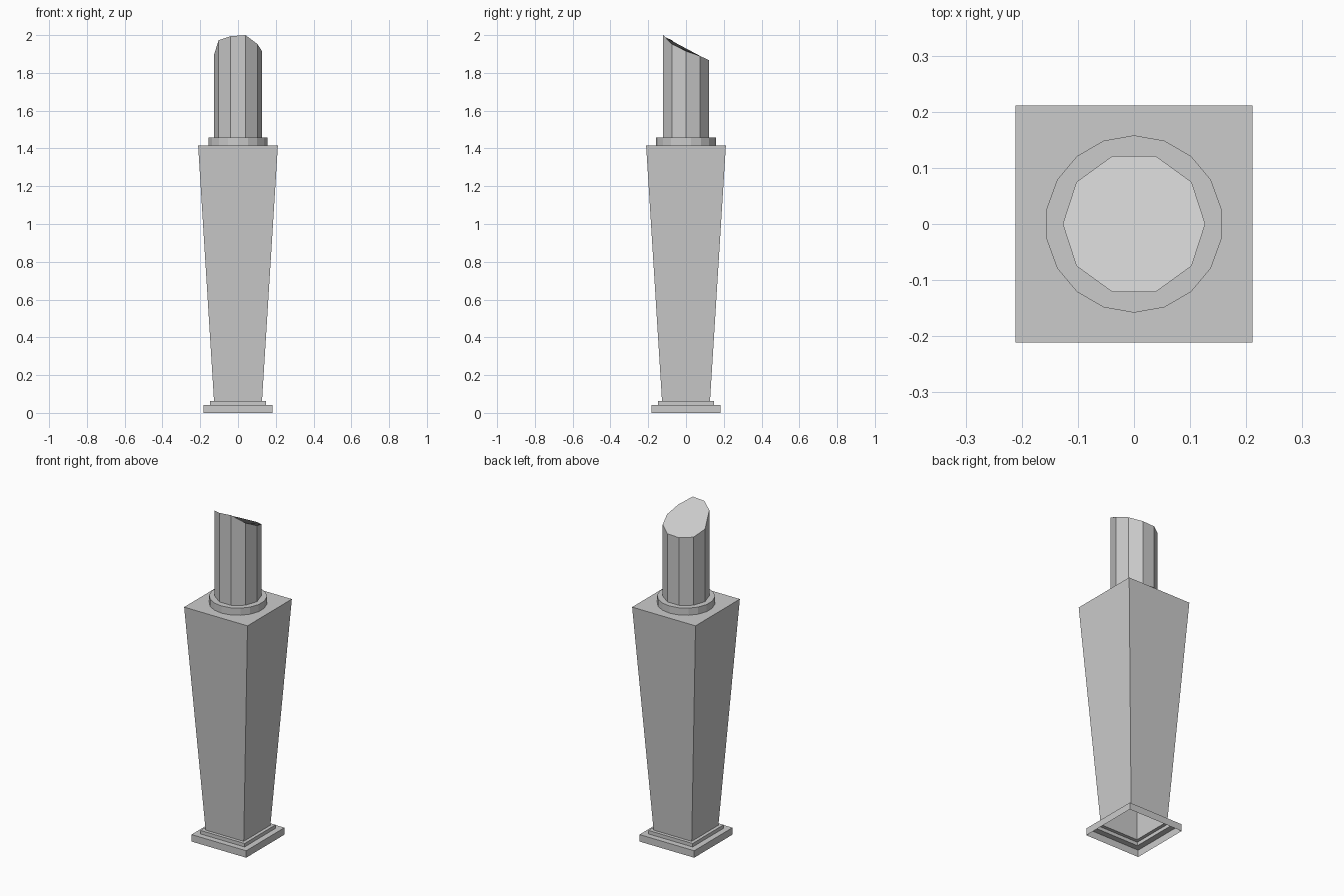
import bpy, bmesh
from math import cos, sin, radians, sqrt

if "Cube" in bpy.data.objects:
    bpy.data.objects.remove(bpy.data.objects["Cube"])


def loft(name, rings, cap_rings=True):
    """Skin rings of points from bottom to top, cap the top, leave the bottom open."""
    bm = bmesh.new()
    loops = [[bm.verts.new(p) for p in ring] for ring in rings]
    n = len(loops[0])
    for low, high in zip(loops, loops[1:]):
        for i in range(n):
            j = (i + 1) % n
            bm.faces.new((low[i], low[j], high[j], high[i]))
    bm.faces.new(loops[-1])
    bm.normal_update()
    mesh = bpy.data.meshes.new(name)
    bm.to_mesh(mesh)
    bm.free()
    obj = bpy.data.objects.new(name, mesh)
    bpy.context.collection.objects.link(obj)
    return obj


def ring(sides, radius, z, start=0.0):
    """Regular polygon; z is one height or one height per corner."""
    heights = z if isinstance(z, list) else [z] * sides
    return [(radius * cos(radians(start + 360 * i / sides)),
             radius * sin(radians(start + 360 * i / sides)), h)
            for i, h in enumerate(heights)]


# Stepped plinth and flaring square pedestal, one shell open underneath
profile = [(0.182, 0), (0.182, 0.042), (0.147, 0.042), (0.147, 0.063),
           (0.127, 0.063), (0.211, 1.415)]
loft("pedestal", [ring(4, half * sqrt(2), z, 45) for half, z in profile])

# Low round collar
loft("collar", [ring(18, 0.158, z, 10) for z in (1.415, 1.458)])

# Ten-sided column stump with an uneven broken top
broken_top = [1.915, 1.889, 1.868, 1.865, 1.868,
              1.895, 1.973, 1.994, 2.0, 1.953]
loft("broken_column", [ring(10, 0.127, 1.458), ring(10, 0.127, broken_top)])
